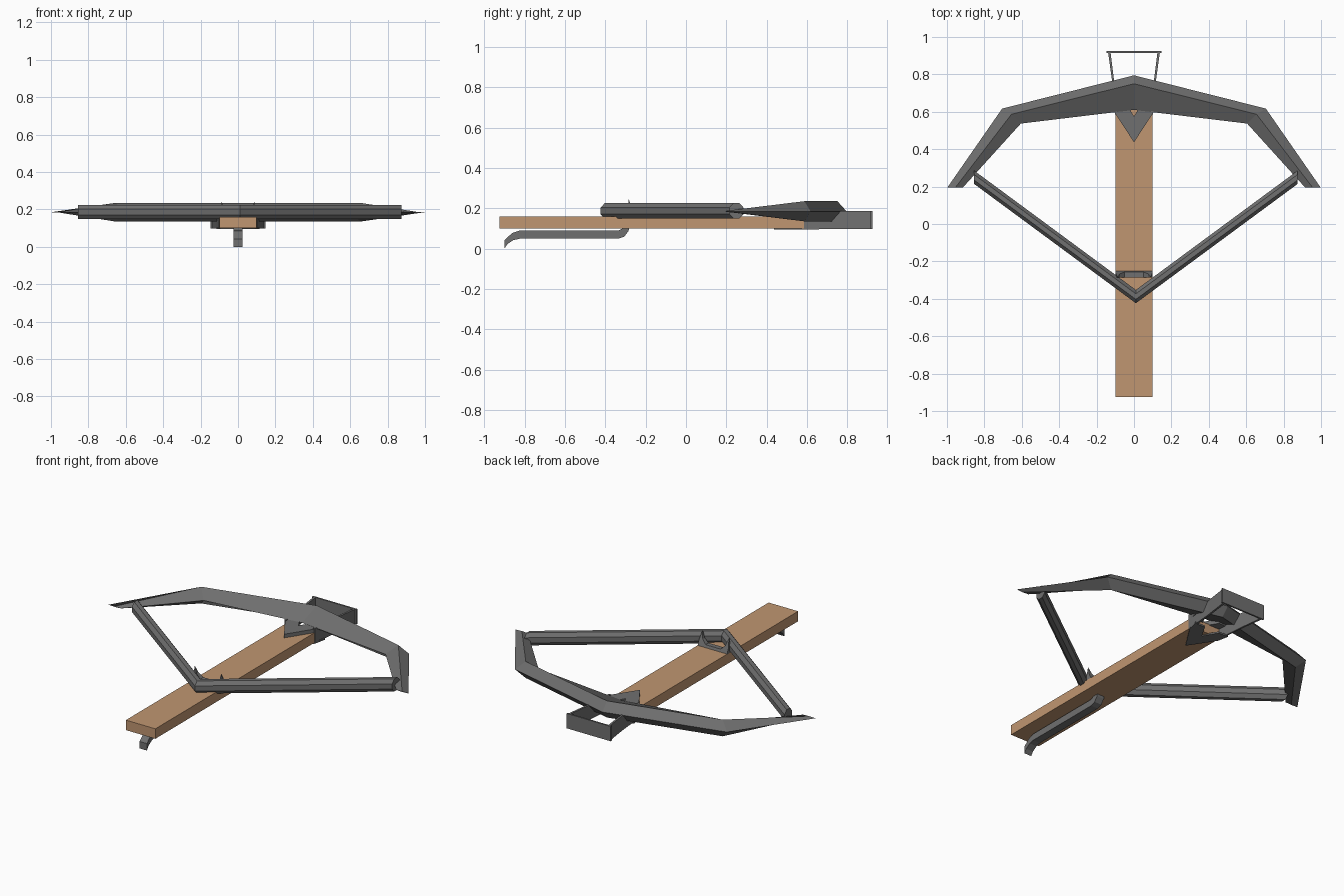
import bpy, bmesh, math
from mathutils import Vector

if "Cube" in bpy.data.objects:
    bpy.data.objects.remove(bpy.data.objects["Cube"])


def material(name, color):
    m = bpy.data.materials.new(name)
    m.diffuse_color = (*color, 1)
    m.use_nodes = True
    m.node_tree.nodes["Principled BSDF"].inputs["Base Color"].default_value = m.diffuse_color
    return m


WOOD = material("tan wood", (0.53, 0.305, 0.165))
METAL = material("dark grey metal", (0.16, 0.16, 0.16))


def loft(name, rings, mat, closed=False):
    """Skin a list of equal-length point rings; cap the ends unless closed."""
    bm = bmesh.new()
    vs = [[bm.verts.new(p) for p in r] for r in rings]
    n = len(vs[0])
    for i in range(len(vs) if closed else len(vs) - 1):
        a, b = vs[i], vs[(i + 1) % len(vs)]
        for k in range(n):
            j = (k + 1) % n
            bm.faces.new((a[k], a[j], b[j], b[k]))
    if not closed:
        bm.faces.new(vs[0])
        bm.faces.new(vs[-1])
    bmesh.ops.remove_doubles(bm, verts=bm.verts, dist=1e-5)
    bmesh.ops.recalc_face_normals(bm, faces=bm.faces)
    me = bpy.data.meshes.new(name)
    bm.to_mesh(me)
    bm.free()
    me.materials.append(mat)
    ob = bpy.data.objects.new(name, me)
    bpy.context.collection.objects.link(ob)
    return ob


def plan_prism(name, pts, z0, z1, mat):
    return loft(name, [[(x, y, z) for x, y in pts] for z in (z0, z1)], mat)


def side_prism(name, pts, half, mat):
    return loft(name, [[(x, y, z) for y, z in pts] for x in (-half, half)], mat)


# Stock: plain wooden beam
plan_prism("stock", [(-.098, -.925), (.098, -.925), (.098, .61), (-.098, .61)],
           .10, .16, WOOD)

# Bow: rhombus section (front edge, top ridge, inner edge, bottom ridge)
MID = .185
half = [(0, (0, .795), (0, .75), (0, .61), .05),
        (1, (.705, .617), (.655, .587), (.605, .537), .05),
        (2, (.998, .195), (.955, .195), (.915, .195), .002)]
stations = [(-1, s) for s in half[:0:-1]] + [(1, s) for s in half]
bow_rings = []
for sx, (_, front, ridge, inner, h) in stations:
    bow_rings.append([(sx * front[0], front[1], MID), (sx * ridge[0], ridge[1], MID + h),
                      (sx * inner[0], inner[1], MID), (sx * ridge[0], ridge[1], MID - h)])
loft("bow", bow_rings, METAL)

# String: thick eight-sided cord, mitred at the catch
cord = []
slope = math.atan2(.64, .865)
for cx, cy in ((-.855, .25), (.01, -.388), (.875, .25)):
    ring = []
    for k in range(8):
        a = math.pi / 8 + k * math.pi / 4
        dy = .031 * math.cos(a) / math.cos(slope)
        ring.append((cx, cy + dy, .187 + .041 * math.sin(a)))
    cord.append(ring)
loft("string", cord, METAL)

# Catch: cross plate with a raised, tapered horn at each end
catch_profile = [(-.098, .158), (.098, .158), (.098, .19), (.088, .243), (.075, .2),
                 (.05, .175), (-.05, .175), (-.075, .2), (-.088, .243), (-.098, .19)]
loft("string_catch",
     [[(x, -.285, z) for x, z in catch_profile],
      [(x, -.25 - .033 * (z - .158) / .085, z) for x, z in catch_profile]], METAL)

# Trigger lever under the stock
side_prism("trigger_lever",
           [(-.28, .105), (-.31, .103), (-.335, .089), (-.825, .089), (-.86, .078),
            (-.9, .042), (-.9, 0), (-.885, .022), (-.855, .042), (-.825, .049),
            (-.335, .049), (-.305, .06), (-.285, .087)], .024, METAL)

# Bow mount: V-shaped brackets above and below the stock
chevron = [(0, .437), (.1, .59), (.115, .66), (.05, .66), (0, .575), (-.05, .66),
           (-.115, .66), (-.1, .59)]
plan_prism("upper_bow_mount", chevron, .155, .182, METAL)
plan_prism("lower_bow_mount", chevron, .094, .104, METAL)

# Stirrup: thin band running forward from the mount
outer = [(.102, .585), (.118, .77), (.138, .915), (.147, .915), (.147, .925)]
inner_edge = [(.125, .915), (.107, .77), (.09, .585)]
right = outer + [(0, .925), (0, .915)] + inner_edge
loop = ([(x, y) for x, y in outer] + [(-x, y) for x, y in reversed(outer)]
        + [(-x, y) for x, y in reversed(inner_edge)] + inner_edge)
plan_prism("stirrup", loop, .098, .187, METAL)
